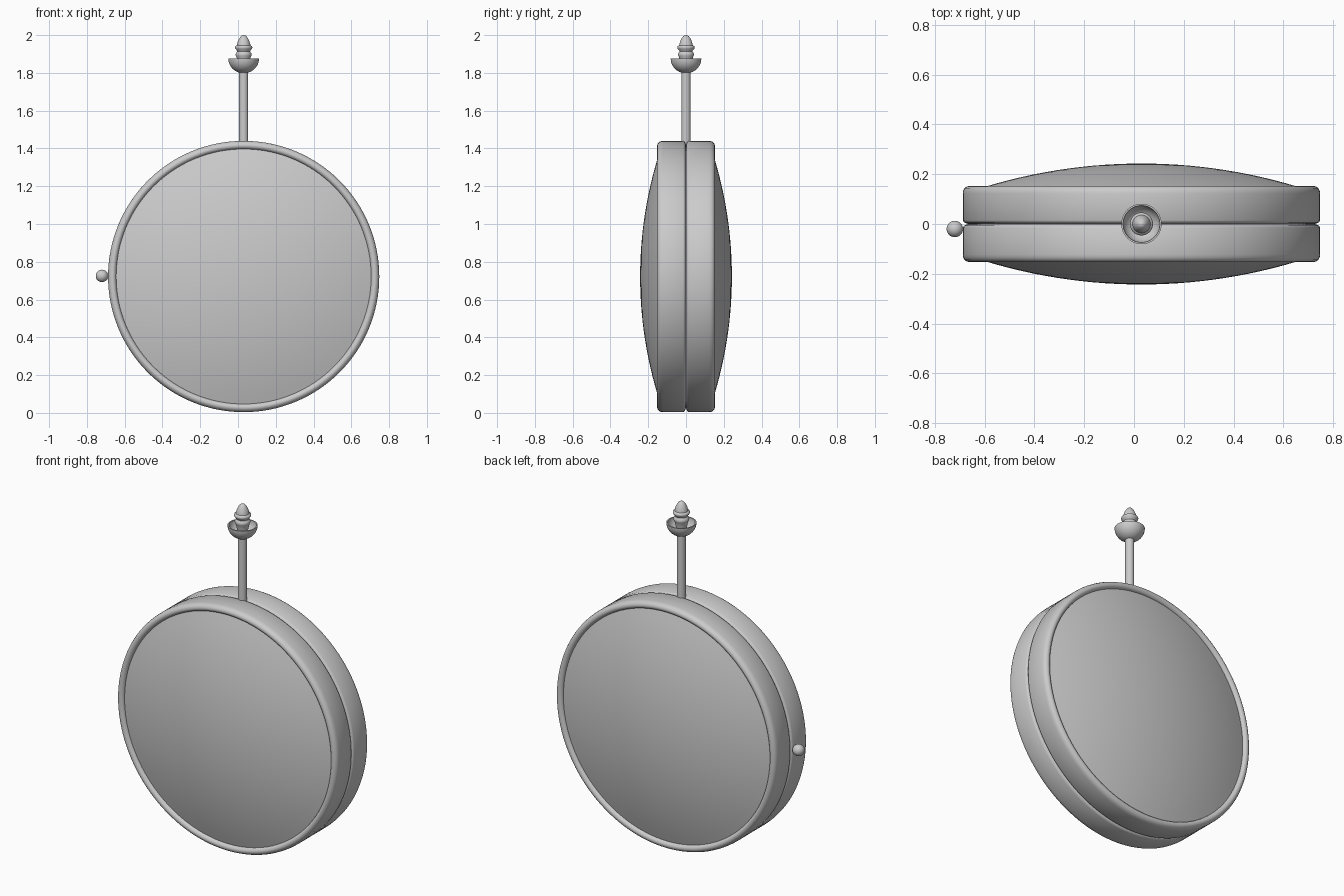
import bpy, bmesh, math
from mathutils import Matrix, Vector

if "Cube" in bpy.data.objects:
    bpy.data.objects.remove(bpy.data.objects["Cube"])

CX, CZ = 0.03, 0.722


def finish(name, bm, matrix):
    mesh = bpy.data.meshes.new(name)
    bm.to_mesh(mesh)
    bm.free()
    mesh.transform(matrix)
    ob = bpy.data.objects.new(name, mesh)
    bpy.context.collection.objects.link(ob)
    bpy.ops.object.select_all(action='DESELECT')
    ob.select_set(True)
    bpy.context.view_layer.objects.active = ob
    bpy.ops.object.shade_smooth_by_angle(angle=math.radians(40))
    return ob


def lathe(name, profile, matrix, seg=48):
    """Revolve (radius, height) points around local z."""
    bm = bmesh.new()
    rings = []
    for r, h in profile:
        if r < 1e-6:
            rings.append([bm.verts.new((0, 0, h))] * seg)
        else:
            rings.append([bm.verts.new((r * math.cos(a), r * math.sin(a), h))
                          for a in (2 * math.pi * i / seg for i in range(seg))])
    for a, b in zip(rings, rings[1:]):
        for i in range(seg):
            j = (i + 1) % seg
            quad = list(dict.fromkeys((a[i], a[j], b[j], b[i])))
            bm.faces.new(quad)
    return finish(name, bm, matrix)


# Case halves and domed covers, front and back
rim = [(0.695, 0), (0.705, 0.003), (0.714, 0.007), (0.718, 0.015),
       (0.718, 0.122), (0.716, 0.134), (0.711, 0.144), (0.703, 0.15),
       (0.694, 0.153), (0.685, 0.15), (0.678, 0.144), (0.675, 0.136), (0.674, 0.128)]
DOME_R, APEX = 2.16, 0.243
dome = [(r, APEX - DOME_R + math.sqrt(DOME_R ** 2 - r * r))
        for r in (0.675 * (1 - i / 14) for i in range(15))]
for side, angle in (("front", 90), ("back", -90)):
    m = Matrix.Translation((CX, 0, CZ)) @ Matrix.Rotation(math.radians(angle), 4, 'X')
    lathe(side + "_case_rim", rim, m, 128)
    lathe(side + "_domed_cover", dome, m, 128)

# Stem
axis = Matrix.Translation((CX, 0, 0))
lathe("stem", [(0, 1.42), (0.024, 1.42), (0.024, 1.82), (0, 1.82)], axis, 32)

# Open bowl at the top of the stem
outer = [(0.081 * math.sin(t), 1.875 - 0.077 * math.cos(t))
         for t in (math.pi / 2 * i / 10 for i in range(11))]
inner = [(0.074 * math.sin(t), 1.875 - 0.068 * math.cos(t))
         for t in (math.pi / 2 * i / 10 for i in range(10, -1, -1))]
lathe("finial_bowl", outer + inner, axis)

# Turned finial with two rings and a rounded tip
lathe("finial", [(0, 1.80), (0.024, 1.81), (0.028, 1.84), (0.034, 1.87), (0.038, 1.885),
                 (0.042, 1.893), (0.042, 1.901), (0.038, 1.908), (0.034, 1.914),
                 (0.037, 1.920), (0.044, 1.928), (0.046, 1.935), (0.044, 1.941),
                 (0.036, 1.946), (0.035, 1.952), (0.031, 1.966), (0.023, 1.983),
                 (0.014, 1.995), (0.007, 1.999), (0, 2.0)], axis)

# Clasp ball on the left edge
bm = bmesh.new()
bmesh.ops.create_uvsphere(bm, u_segments=32, v_segments=16, radius=0.033)
finish("clasp_ball", bm, Matrix.Translation((-0.72, -0.02, 0.725)))
